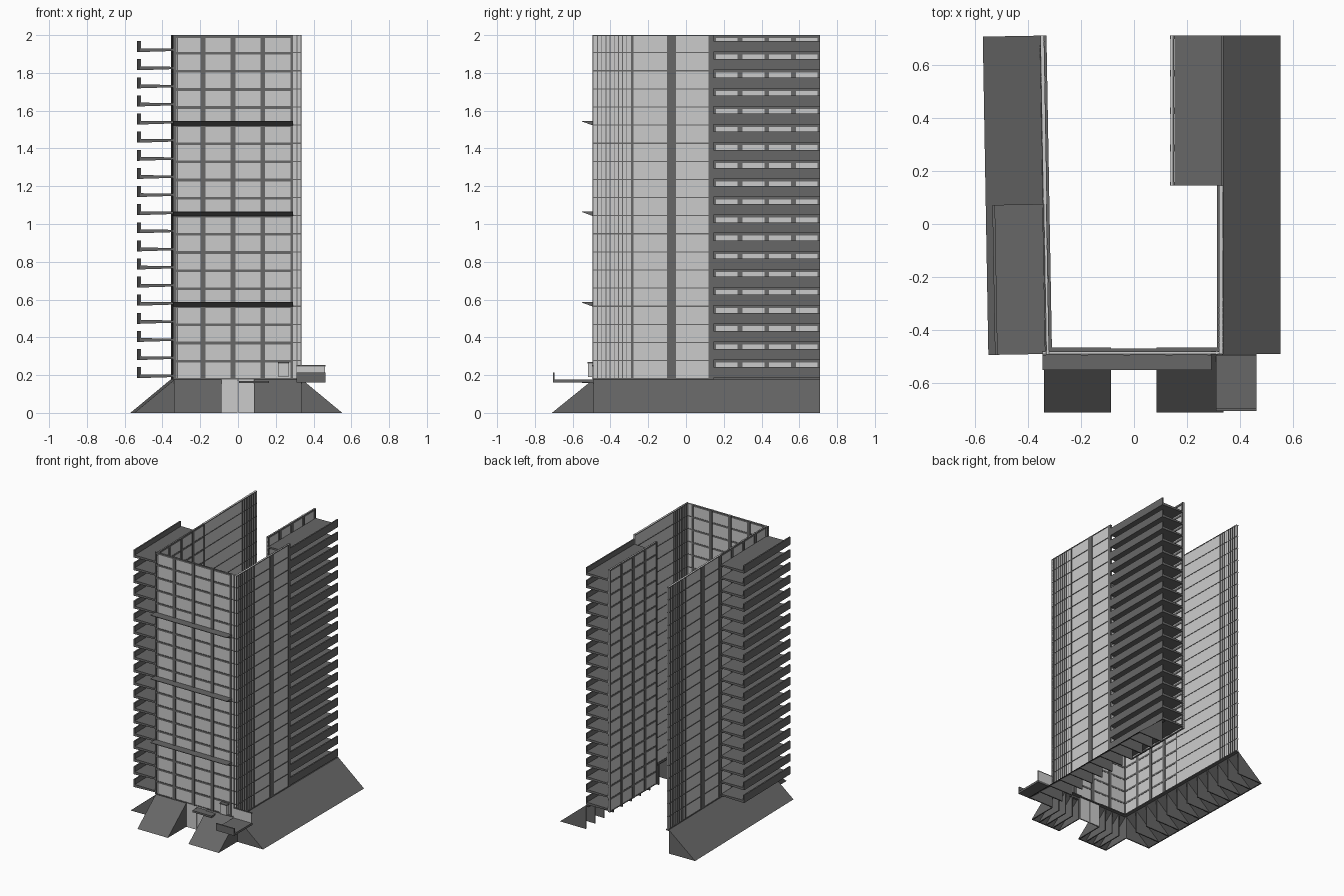
import bpy, bmesh, math
from mathutils import Matrix, Vector

cube = bpy.data.objects.get("Cube")
if cube:
    bpy.data.objects.remove(cube, do_unlink=True)


def material(name, value):
    m = bpy.data.materials.new(name)
    m.use_nodes = True
    colour = (value, value, value, 1)
    m.diffuse_color = colour
    node = m.node_tree.nodes["Principled BSDF"]
    node.inputs["Base Color"].default_value = colour
    node.inputs["Roughness"].default_value = 0.8
    return m


PANEL = material("light panel", 0.6)
CONCRETE = material("grey concrete", 0.135)

BASE, TOP, FLOORS = 0.178, 2.0, 19
STEP = (TOP - BASE) / FLOORS
LEVELS = [BASE + i * STEP for i in range(FLOORS)]


def prism(bm, u0, u1, profile):
    """Extrude a (depth, height) outline along u; depth grows outwards (-y)."""
    ends = [[bm.verts.new((u, -d, z)) for d, z in profile] for u in (u0, u1)]
    bm.faces.new(ends[0])
    bm.faces.new(ends[1][::-1])
    n = len(profile)
    for i in range(n):
        j = (i + 1) % n
        bm.faces.new((ends[0][i], ends[1][i], ends[1][j], ends[0][j]))


def block(u0, u1, d0, d1, z0, z1):
    return u0, u1, [(d0, z0), (d1, z0), (d1, z1), (d0, z1)]


def part(name, mat, pieces, place):
    bm = bmesh.new()
    for piece in pieces:
        prism(bm, *piece)
    bmesh.ops.recalc_face_normals(bm, faces=bm.faces)
    mesh = bpy.data.meshes.new(name)
    bm.to_mesh(mesh)
    bm.free()
    mesh.materials.append(mat)
    ob = bpy.data.objects.new(name, mesh)
    ob.matrix_world = place
    bpy.context.collection.objects.link(ob)
    return ob


def placed(x, y, degrees):
    return Matrix.Translation((x, y, 0)) @ Matrix.Rotation(math.radians(degrees), 4, "Z")


def ramp(name, place, u0, u1, reach, spacing):
    """Sloped plinth skin carried on triangular ribs, open underneath."""
    t = 0.008
    skin = [(u0, u1, [(0, BASE), (reach, 0), (reach - t, 0), (0, BASE - t)]),
            block(u0, u1, -0.025, 0, BASE - t, BASE)]
    part(name + "_slope", CONCRETE, skin, place)
    count = round((u1 - u0) / spacing)
    ribs = []
    for i in range(count + 1):
        u = u0 + (u1 - u0 - t) * i / count
        ribs.append((u, u + t, [(0, 0), (reach, 0), (0, BASE)]))
    part(name + "_ribs", CONCRETE, ribs, place)


def window_grid(name, place, u0, u1, depth, bays, post, beam):
    """Panelled wall with posts and floor beams."""
    part(name + "_panels", PANEL, [block(u0, u1, depth - 0.012, depth - 0.006, BASE, TOP)], place)
    frame = []
    for i in range(bays + 1):
        u = u0 + (u1 - u0) * i / bays
        frame.append(block(max(u0, u - post / 2), min(u1, u + post / 2),
                           depth - 0.016, depth, BASE, TOP))
    for z in LEVELS + [TOP - beam / 2]:
        frame.append(block(u0, u1, depth - 0.014, depth - 0.002,
                           max(BASE, z - beam / 2), z + beam / 2))
    part(name + "_frame", CONCRETE, frame, place)


def wing(name, place, outer, back):
    """Side wing: panelled wall first, stacked balconies after it."""
    split, end = 0.635, 1.2
    part(name + "_panel_wall", PANEL, [block(0, split, -0.014, -0.004, BASE, TOP)], place)
    # wide columns, close vertical fins and thin floor joints
    columns = [block(a, b, -0.01, 0, BASE, TOP)
               for a, b in ((0.39, 0.437), (0.61, split), (0.2, 0.212))]
    columns += [block(0.02 + 0.022 * i, 0.024 + 0.022 * i, -0.018, 0, BASE, TOP)
                for i in range(8)]
    part(name + "_columns", CONCRETE, columns, place)
    joints = [block(0, split, -0.016, -0.001, z, z + 0.006) for z in LEVELS]
    joints.append(block(0, split, -0.016, -0.001, TOP - 0.006, TOP))
    part(name + "_floor_joints", CONCRETE, joints, place)
    # balcony slabs with a turned up outer edge
    trays = []
    for z in LEVELS:
        trays.append((split, end, [(back, z + 0.012), (outer, z + 0.006),
                                   (outer, z + 0.064), (outer - 0.01, z + 0.064),
                                   (outer - 0.01, z + 0.026), (back, z + 0.024)]))
    part(name + "_balconies", CONCRETE, trays, place)
    window_grid(name + "_balcony_wall", place, split, end, back, 4, 0.025, 0.014)
    ramp(name + "_base", place, 0, end, 0.215, 0.109)


# Two side wings, turned about each other
wing("left_wing", placed(0.337, -0.49, 90), 0, -0.185)
wing("right_wing", placed(-0.355, 0.71, -89), 0.19, 0)

# Front wall
front = placed(0, -0.49, 0)
window_grid("front_wall", front, -0.345, 0.29, 0.005, 4, 0.026, 0.014)
part("front_corner_panel", PANEL, [block(0.29, 0.335, -0.01, 0, BASE, TOP)], front)
part("front_corner_trim", CONCRETE,
     [block(0.29, 0.335, -0.012, 0.002, z, z + 0.006) for z in LEVELS]
     + [block(u, u + 0.004, -0.012, 0.004, BASE, TOP) for u in (0.31, 0.331)], front)

# Wedge canopies every five floors
part("front_canopies", CONCRETE,
     [(-0.345, 0.292, [(0, z), (0.06, z + 0.022), (0.06, z + 0.026), (0, z + 0.026)])
      for z in LEVELS[4::5]], front)

# Front plinth and entrance
ramp("front_base_right", front, -0.34, -0.087, 0.22, 0.06)
ramp("front_base_left", front, 0.085, 0.337, 0.22, 0.06)
part("entrance_doors", PANEL,
     [block(-0.087, -0.002, -0.01, 0, 0, BASE), block(0.002, 0.085, -0.01, 0, 0, BASE)], front)
part("entrance_canopy", CONCRETE,
     [block(0.005, 0.165, 0, 0.06, 0.157, 0.17), block(-0.087, 0.085, -0.02, 0, BASE - 0.008, BASE)],
     front)

# Corner terrace with its rear screen
part("corner_terrace", CONCRETE,
     [block(0.31, 0.462, 0, 0.215, 0.16, 0.176), block(0.31, 0.462, 0.205, 0.215, 0.16, 0.213),
      block(0.31, 0.462, 0, 0.008, 0.246, 0.254)], front)
part("terrace_screen", PANEL, [block(0.312, 0.46, 0, 0.007, 0.176, 0.246)], front)
part("lobby_box", PANEL, [block(0.215, 0.268, 0.005, 0.03, 0.19, 0.262)], front)
part("lobby_box_cap", CONCRETE, [block(0.212, 0.271, 0.004, 0.032, 0.262, 0.27)], front)
